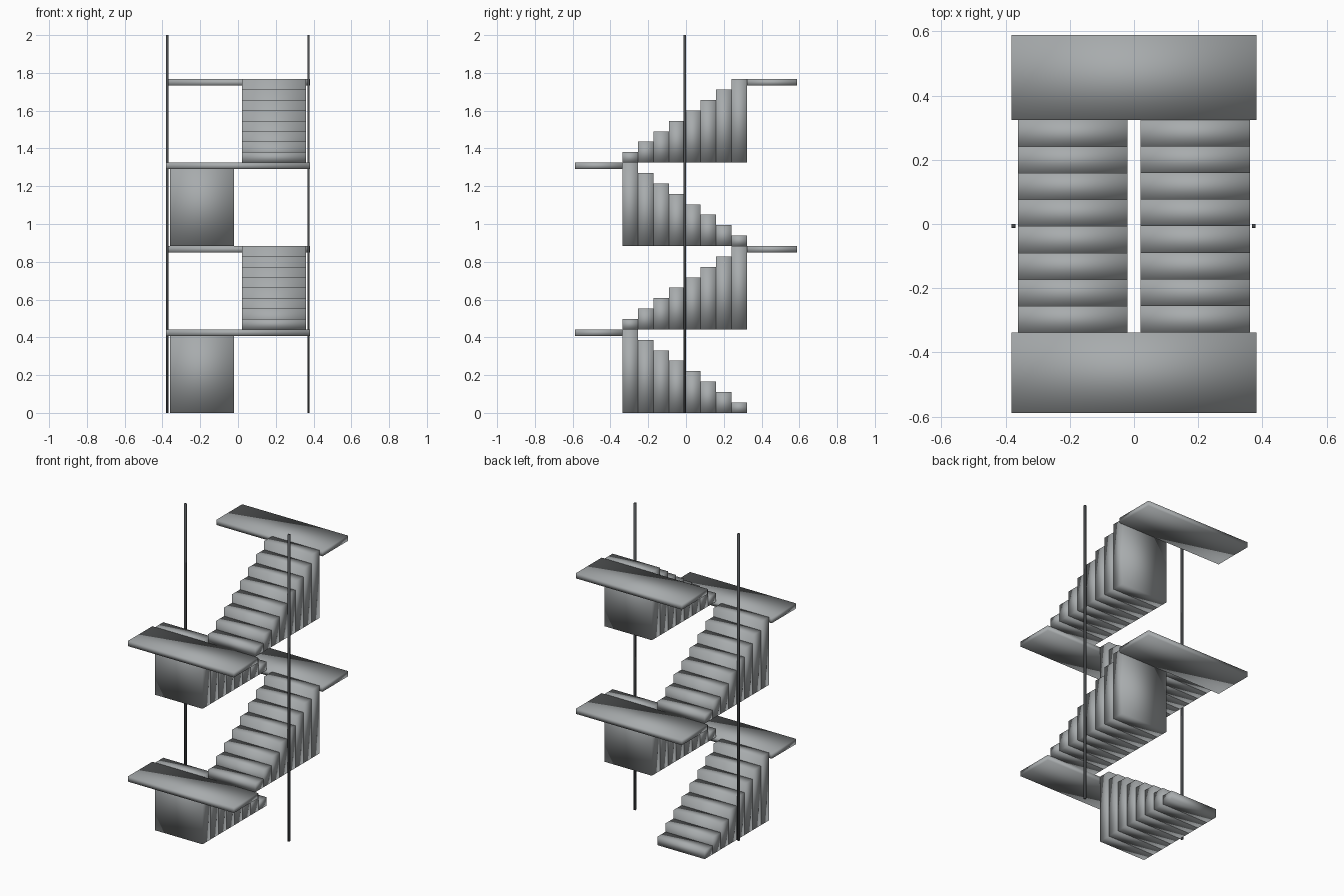
import bpy

cube = bpy.data.objects.get("Cube")
if cube:
    bpy.data.objects.remove(cube, do_unlink=True)


def material(name, colour):
    mat = bpy.data.materials.new(name)
    mat.use_nodes = True
    mat.diffuse_color = colour
    mat.node_tree.nodes["Principled BSDF"].inputs["Base Color"].default_value = colour
    return mat


concrete = material("concrete_grey", (0.39, 0.41, 0.418, 1))
dark_metal = material("dark_metal", (0.07, 0.075, 0.08, 1))


def box(name, low, high, mat):
    """Softly shaded box between two corners."""
    bpy.ops.mesh.primitive_cube_add(
        size=1, location=[(a + b) / 2 for a, b in zip(low, high)])
    obj = bpy.context.object
    obj.name = name
    obj.scale = [b - a for a, b in zip(low, high)]
    bpy.ops.object.transform_apply(location=False, rotation=False, scale=True)
    obj.data.materials.append(mat)
    bpy.ops.object.shade_smooth()


FLIGHTS, STEPS = 4, 8
FLIGHT_RISE = 0.4417
STEP_RISE = FLIGHT_RISE / STEPS
FRONT, BACK = -0.337, 0.323          # ends of the flights
STEP_DEPTH = (BACK - FRONT) / STEPS
LANDING_END, LANDING_HALF, LANDING_THICK = 0.588, 0.382, 0.034
INNER, OUTER = 0.02, 0.361

for flight in range(FLIGHTS):
    base = flight * FLIGHT_RISE
    top = base + FLIGHT_RISE
    to_front = flight % 2 == 0       # flights alternate direction and side
    x0, x1 = (-OUTER, -INNER) if to_front else (INNER, OUTER)

    # Solid steps, each reaching down to the base of its flight
    for i in range(STEPS):
        y = BACK - (i + 1) * STEP_DEPTH if to_front else FRONT + i * STEP_DEPTH
        box(f"flight_{flight + 1}_step_{i + 1}", (x0, y, base),
            (x1, y + STEP_DEPTH, base + (i + 1) * STEP_RISE), concrete)

    # Landing at the head of the flight
    y0, y1 = (-LANDING_END, FRONT) if to_front else (BACK, LANDING_END)
    box(f"landing_{flight + 1}", (-LANDING_HALF, y0, top - LANDING_THICK),
        (LANDING_HALF, y1, top), concrete)

# Slim posts on both sides
for side, x in (("left", 0.373), ("right", -0.375)):
    box(f"{side}_post", (x - 0.006, -0.013, 0), (x + 0.006, 0, 2), dark_metal)
